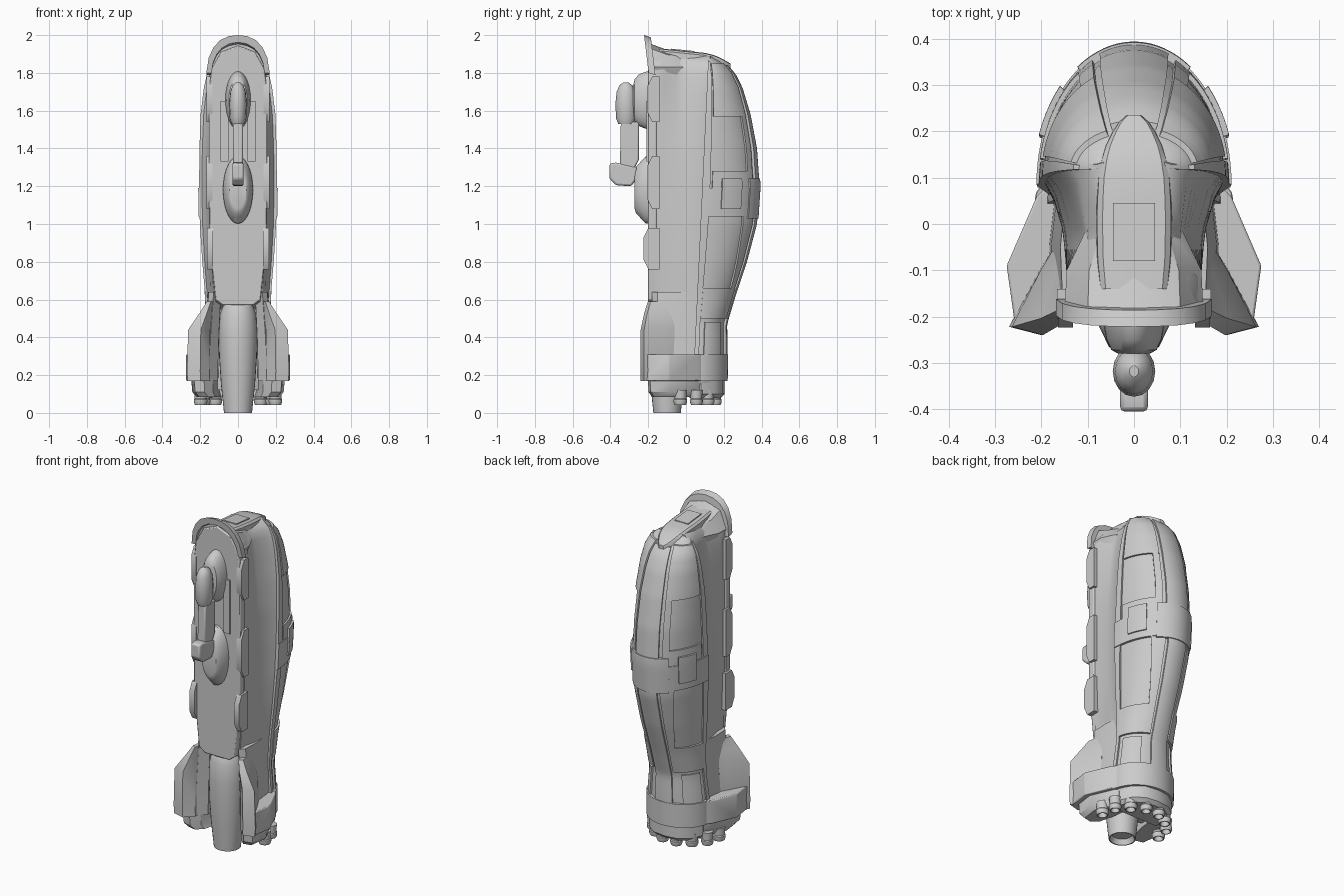
import bpy, bmesh
from math import sin, cos, pi, radians

if "Cube" in bpy.data.objects:
    bpy.data.objects.remove(bpy.data.objects["Cube"])

GREY = (0.6, 0.6, 0.6, 1)
metal = bpy.data.materials.new("plain grey")
metal.use_nodes = True
metal.diffuse_color = GREY
metal.node_tree.nodes["Principled BSDF"].inputs["Base Color"].default_value = GREY


def finish(name, bm, bevel=0, mirror=False, angle=32):
    """Turn a bmesh into a shaded object, optionally bevelled and mirrored."""
    bmesh.ops.recalc_face_normals(bm, faces=bm.faces)
    me = bpy.data.meshes.new(name)
    bm.to_mesh(me)
    bm.free()
    me.materials.append(metal)
    me.polygons.foreach_set("use_smooth", [True] * len(me.polygons))
    me.set_sharp_from_angle(angle=radians(angle))
    ob = bpy.data.objects.new(name, me)
    bpy.context.collection.objects.link(ob)
    if bevel:
        mod = ob.modifiers.new("edge", "BEVEL")
        mod.width, mod.segments = bevel, 2
    if mirror:
        mod = ob.modifiers.new("other side", "MIRROR")
        mod.use_mirror_merge = False
    return ob


def loft(name, rings, **kw):
    """Skin a stack of equal closed rings and cap both ends."""
    bm = bmesh.new()
    vs = [[bm.verts.new(p) for p in r] for r in rings]
    n = len(vs[0])
    for lo, hi in zip(vs, vs[1:]):
        for i in range(n):
            j = (i + 1) % n
            bm.faces.new((lo[i], lo[j], hi[j], hi[i]))
    bm.faces.new(vs[0])
    bm.faces.new(vs[-1])
    return finish(name, bm, **kw)


def both(half):
    """Complete a half outline that is symmetric about its first coordinate."""
    return half + [(-a, b) for a, b in reversed(half) if abs(a) > 1e-5]


def front_plate(name, pts, y0, y1, **kw):
    return loft(name, [[(x, y, z) for x, z in pts] for y in (y0, y1)], **kw)


def side_plate(name, pts, x0, x1, **kw):
    return loft(name, [[(x, y, z) for y, z in pts] for x in (x0, x1)], **kw)


def dome(name, rx, z0, z1, layers):
    """Oval boss on the front slab that shrinks towards the viewer."""
    m, h = (z0 + z1) / 2, (z1 - z0) / 2
    ts = [2 * pi * i / 28 for i in range(28)]
    loft(name, [[(rx * k * cos(t), y, m + h * k * sin(t)) for t in ts] for y, k in layers])


def lathe(name, x, y, prof, sides=24, sy=1, **kw):
    return loft(name, [[(x + r * cos(2 * pi * i / sides), y + sy * r * sin(2 * pi * i / sides), z)
                        for i in range(sides)] for r, z in prof], **kw)


# Hull proportions by height: z, half width, back, waist half width, front half width
HULL = [(.1, .15, .17, .12, .08), (.17, .18, .205, .15, .09), (.32, .178, .207, .15, .1),
        (.47, .162, .205, .145, .11), (.62, .165, .25, .15, .13), (.8, .18, .31, .155, .14),
        (1.0, .193, .363, .155, .145), (1.2, .197, .376, .155, .145), (1.4, .195, .362, .15, .145),
        (1.58, .189, .328, .135, .145), (1.72, .172, .286, .12, .145), (1.8, .154, .246, .11, .145),
        (1.86, .122, .19, .1, .135), (1.89, .08, .13, .07, .1)]


def hull(z):
    for a, b in zip(HULL, HULL[1:]):
        if z <= b[0]:
            t = (z - a[0]) / (b[0] - a[0])
            return [p + (q - p) * t for p, q in zip(a[1:], b[1:])]
    return HULL[-1][1:]


def seam(z):
    return .03 + .047 * z


def skin(a, z, off):
    w, back = hull(z)[:2]
    y0 = seam(z)
    return ((w + off) * cos(a), y0 + (back - y0 + off) * sin(a), z)


def panel(name, a0, a1, z0, z1, off, depth=.03, skew=0, **kw):
    """Thick curved plate that follows the back shell; skew shifts its lower start."""
    na, nz = max(3, int((a1 - a0) * 14)), max(2, int((z1 - z0) * 40))
    rings = []
    for j in range(nz + 1):
        z = z0 + (z1 - z0) * j / nz
        s = skew * (1 - j / nz)
        arc = [a0 + s + (a1 - a0 - s) * i / na for i in range(na + 1)]
        rings.append([skin(a, z, off) for a in arc] +
                     [skin(a, z, off - depth) for a in reversed(arc)])
    return loft(name, rings, **kw)


# Core between the front slab and the back shell, pinched at the waist
core = []
for j in range(46):
    z = .12 + 1.77 * j / 45
    w, back, waist, front = hull(z)
    y0 = seam(z)
    fy = -.165 if z > .57 else -.1
    half = [(0, fy), (front, fy), (front, fy * .7), (waist * .97, -.05), (waist, -.01),
            (waist * .5 + w * .49, y0 - .03), (w, y0 + .01), (w * .6, y0 + .02), (0, y0 + .02)]
    core.append([(x, y, z) for x, y in both(half)])
loft("core", core, angle=45)

# Back shell with raised panels around open recesses
panel("back_shell", 0, pi, .12, 1.89, 0)
panel("waist_band", 0, pi, 1.04, 1.19, .014, .04)
panel("waist_clasp", pi / 2 - .6, pi / 2 + .6, 1.03, 1.24, .019, .04)
panel("waist_tab", .35, .75, 1.08, 1.24, .022, .04, mirror=True)
panel("rear_collar", 0, pi, .17, .31, .016, .04)
panel("upper_spine", pi / 2 - .36, pi / 2 + .36, 1.2, 1.84, .014)
panel("lower_spine", pi / 2 - .3, pi / 2 + .3, .31, 1.04, .013)
panel("seam_rail", 0, .14, .31, 1.86, .009, mirror=True)
panel("shoulder_panel", .18, 1.12, 1.57, 1.85, .011, mirror=True)
panel("window_sill", .18, 1.12, 1.19, 1.28, .01, mirror=True)
panel("window_post", .95, 1.12, 1.28, 1.57, .01, mirror=True)
panel("flank_post", .85, 1.2, .66, 1.04, .01, skew=.15, mirror=True)
panel("hip_panel", .14, 1.2, .5, .66, .012, mirror=True)
panel("lower_panel", .3, .95, .31, .48, .009, mirror=True)

# Crown over the top of the hull


def crown_z(y):
    return 1.923 - .1 * (y + .1) - 1.3 * max(0, y - .1) ** 1.7


crown = []
for y, w in ((-.14, .072), (-.08, .078), (0, .08), (.05, .079), (.1, .076), (.14, .069), (.17, .06),
             (.2, .045), (.22, .032), (.235, .015)):
    z = crown_z(y)
    crown.append([(x, y, h) for x, h in both([(0, z + .003), (w * .85, z), (w, z - .01), (w * 1.06, z - .07)])])
loft("crown", crown)
loft("crown_hatch", [[(x, y, crown_z(y) + d) for x, y in
                      ((-.045, -.08), (.045, -.08), (.045, .045), (-.045, .045))] for d in (-.02, .007)])

# Front slab, raised edge blocks and hood
front_plate("front_slab", both([(.08, .57), (.12, .6), (.145, .85), (.153, 1.0), (.155, 1.7),
                                (.14, 1.82), (.09, 1.91), (0, 1.945)]), -.2, -.155, bevel=.006)
outer = [(.168, 1.8), (.155, 1.88), (.13, 1.935), (.095, 1.973), (.05, 1.994), (0, 2.0)]
inner = [(0, 1.962), (.045, 1.955), (.085, 1.932), (.112, 1.9), (.13, 1.86), (.142, 1.8)]
rim = outer + [(-x, z) for x, z in reversed(outer[:-1])]
rim += [(-x, z) for x, z in reversed(inner[1:])] + inner
loft("hood", [[(x, y - .12 * (z - 1.8), z - d) for x, z in rim] for y, d in ((-.198, 0), (-.162, .012))])
loft("hood_neck", [[(x * k, y, z) for x, z in both([(.13, 1.78), (.15, 1.83), (.1, t - .025), (0, t)])]
                   for y, k, t in ((-.19, 1, 1.955), (-.1, .97, 1.922), (0, .65, 1.905), (.08, .55, 1.89))])
for label, z0, z1, x, y in (("lower", .76, .98, .148, -.224), ("middle", 1.08, 1.36, .15, -.204),
                            ("upper", 1.54, 1.78, .15, -.204)):
    side_plate(label + "_edge_block", [(-.14, z0), (y + .025, z0), (y, z0 + .05), (y, z1 - .05),
                                       (y + .025, z1), (-.14, z1)], x - .016, x + .016, mirror=True)

# Lower body columns, fins and the flared collar
column = [(.1, .02), (.105, -.13), (.15, -.18), (.18, -.15), (.185, -.05), (.172, .06), (.12, .07)]
loft("leg_column", [[(x * k, y, z) for x, y in column] for z, k in ((.17, 1.02), (.4, .97), (.64, .86))],
     mirror=True)
fin = [(.13, -.06), (.15, -.19), (.2, -.24), (.27, -.222), (.205, -.1), (.18, -.06)]
rings = []
for z, s, ky in ((.17, .98, 1), (.22, 1, 1), (.44, .96, 1), (.53, .55, .92), (.59, .3, .84)):
    rings.append([(.12 + (x - .12) * s, y * ky, z) for x, y in fin])
loft("fin", rings, mirror=True)
collar = [(.12, -.06), (.15, -.18), (.2, -.225), (.258, -.212), (.275, -.09), (.21, .06), (.17, .1), (.1, .1)]
loft("side_collar", [[(x, y, z) for x, y in collar] for z in (.17, .31)], bevel=.005, mirror=True)
loft("engine_block", [[(x * k, y * k, z) for x, y in collar] for z, k in ((.085, .8), (.11, .88), (.18, .9))],
     mirror=True)
rear = both([(0, .02), (.15, .02), (.17, .08), (.14, .15), (.08, .195), (0, .205)])
loft("rear_engine_block", [[(x * k, y * k, z) for x, y in rear] for z, k in ((.08, .9), (.1, 1), (.18, 1))])

# Main nozzle and small thrusters
lathe("main_nozzle", 0, -.1, [(.055, .03), (.068, 0), (.074, 0), (.09, .15), (.1, .3), (.102, .42),
                              (.096, .52), (.075, .58), (.04, .62)], sides=28, sy=.98)
for i, (x, y, r) in enumerate([(.198, -.03, .036), (.18, .055, .034), (.12, .115, .036),
                               (.045, .155, .034)]):
    lathe("thruster_%d" % (i + 1), x, y, [(r * .55, .07), (r * .7, .043), (r * .85, .043), (r, .058),
                                         (r, .07), (r * .88, .075), (r * .95, .12)], sides=16, mirror=True)

# Forward unit: mounting pads, rails and the hanging device
dome("lower_mount", .08, 1.0, 1.36, [(-.19, 1), (-.215, .98), (-.245, .8), (-.265, .68), (-.272, .55)])
dome("upper_mount", .068, 1.5, 1.81, [(-.19, 1), (-.215, .97), (-.25, .88), (-.272, .72), (-.28, .5)])
front_plate("mount_rail", [(.05, 1.33), (.092, 1.33), (.092, 1.65), (.05, 1.65)], -.21, -.18, mirror=True)
lathe("device_body", 0, -.318, [(.034, 1.53), (.044, 1.56), (.046, 1.64), (.041, 1.7), (.028, 1.735),
                                (.01, 1.75)], sides=16, sy=1.2)
side_plate("device_arm", [(-.35, 1.29), (-.275, 1.29), (-.25, 1.34), (-.25, 1.54), (-.345, 1.54)],
           -.026, .026, bevel=.008)
side_plate("device_head", [(-.405, 1.24), (-.37, 1.205), (-.29, 1.2), (-.26, 1.24), (-.26, 1.3),
                           (-.37, 1.325), (-.405, 1.32)], -.03, .03, bevel=.01)
